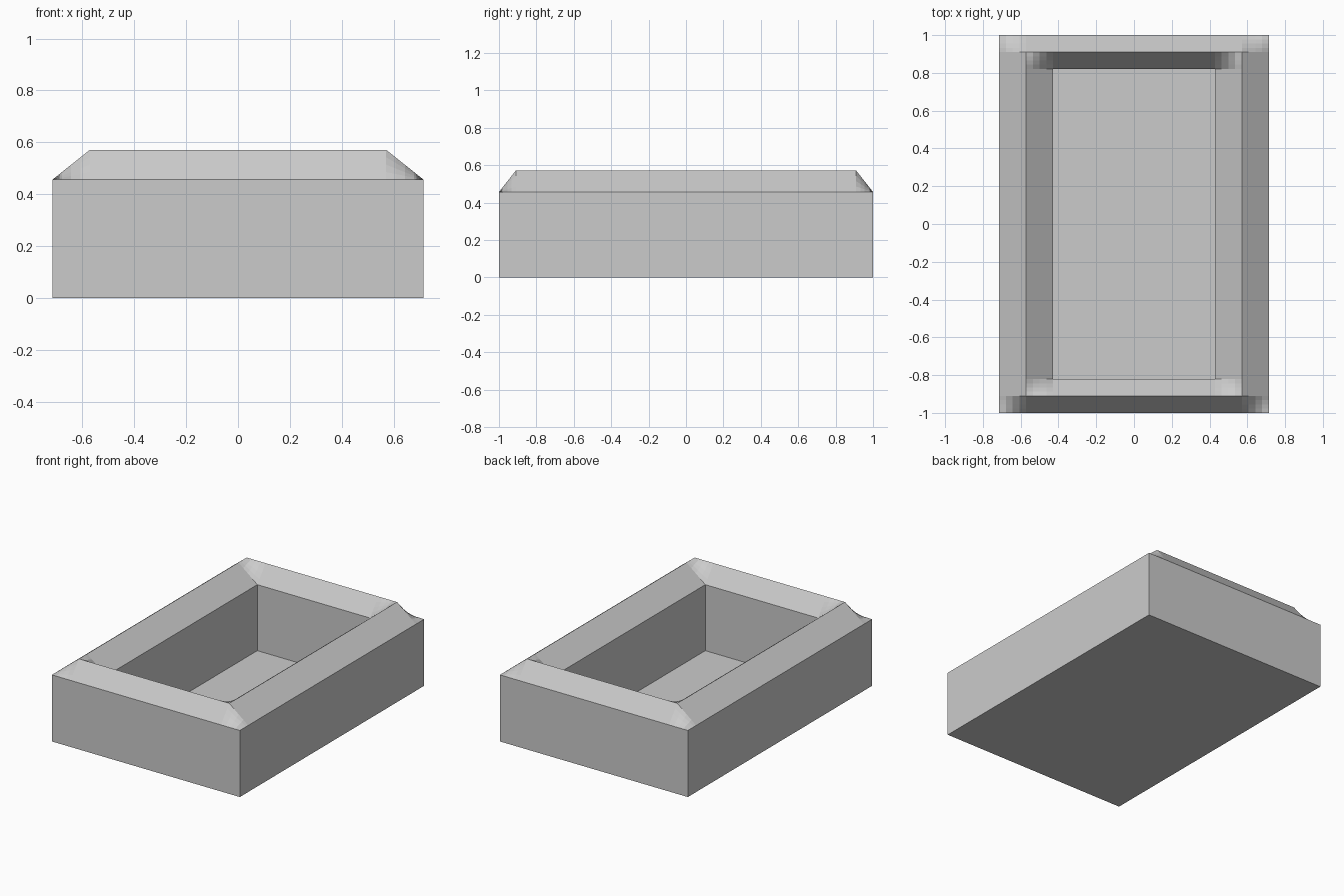
import bpy, bmesh

if "Cube" in bpy.data.objects:
    bpy.data.objects.remove(bpy.data.objects["Cube"])

grey = bpy.data.materials.new("light grey")
grey.diffuse_color = (0.6, 0.6, 0.6, 1)
grey.use_nodes = True
grey.node_tree.nodes["Principled BSDF"].inputs["Base Color"].default_value = grey.diffuse_color

# Half sizes (inner, ridge, outer) and heights
X = (0.428, 0.571, 0.714)
Y = (0.821, 0.91, 1.0)
Z_EDGE, Z_TOP, Z_FLOOR = 0.457, 0.571, 0.004
N = 4


def stations(s):
    half = [s[0] + (s[1] - s[0]) * i / N for i in range(N)]
    half += [s[1] + (s[2] - s[1]) * i / N for i in range(N + 1)]
    return [-v for v in reversed(half)] + half


def ramp(v, s):
    """-1 at the inner edge, 0 on the ridge, 1 at the outer edge."""
    v = abs(v)
    t = (v - s[1]) / (s[2] - s[1]) if v > s[1] else (v - s[1]) / (s[1] - s[0])
    return max(-1.0, min(1.0, t))


def rim_height(x, y):
    # bilinear blend, so outer corners sag and inner corners bulge
    u, v = ramp(x, X), ramp(y, Y)
    if u > 0 or v > 0:
        k = (1 - max(u, 0)) * (1 - max(v, 0))
    else:
        k = 1 - u * v
    return Z_EDGE + (Z_TOP - Z_EDGE) * k


bm = bmesh.new()
xs, ys = stations(X), stations(Y)
mid = 2 * N  # index of the cell spanning the middle
grid = {}


def vert(i, j):
    if (i, j) not in grid:
        grid[i, j] = bm.verts.new((xs[i], ys[j], rim_height(xs[i], ys[j])))
    return grid[i, j]


# Sloped rim around the opening
for i in range(len(xs) - 1):
    for j in range(len(ys) - 1):
        if i == mid and j == mid:
            continue
        bm.faces.new([vert(i, j), vert(i + 1, j), vert(i + 1, j + 1), vert(i, j + 1)])


# Outer and inner walls with their closing floors
def walls(hx, hy, z, inward):
    c = [(-hx, -hy), (hx, -hy), (hx, hy), (-hx, hy)]
    lo = [bm.verts.new((x, y, z)) for x, y in c]
    hi = [bm.verts.new((x, y, Z_EDGE)) for x, y in c]
    faces = [[lo[k], lo[(k + 1) % 4], hi[(k + 1) % 4], hi[k]] for k in range(4)]
    faces.append(lo[::-1])
    for f in faces:
        bm.faces.new(f[::-1] if inward else f)


walls(X[2], Y[2], 0, False)
walls(X[0], Y[0], Z_FLOOR, True)
bmesh.ops.remove_doubles(bm, verts=bm.verts[:], dist=1e-5)

mesh = bpy.data.meshes.new("open_tray")
bm.to_mesh(mesh)
bm.free()
mesh.materials.append(grey)
bpy.context.collection.objects.link(bpy.data.objects.new("open_tray", mesh))
